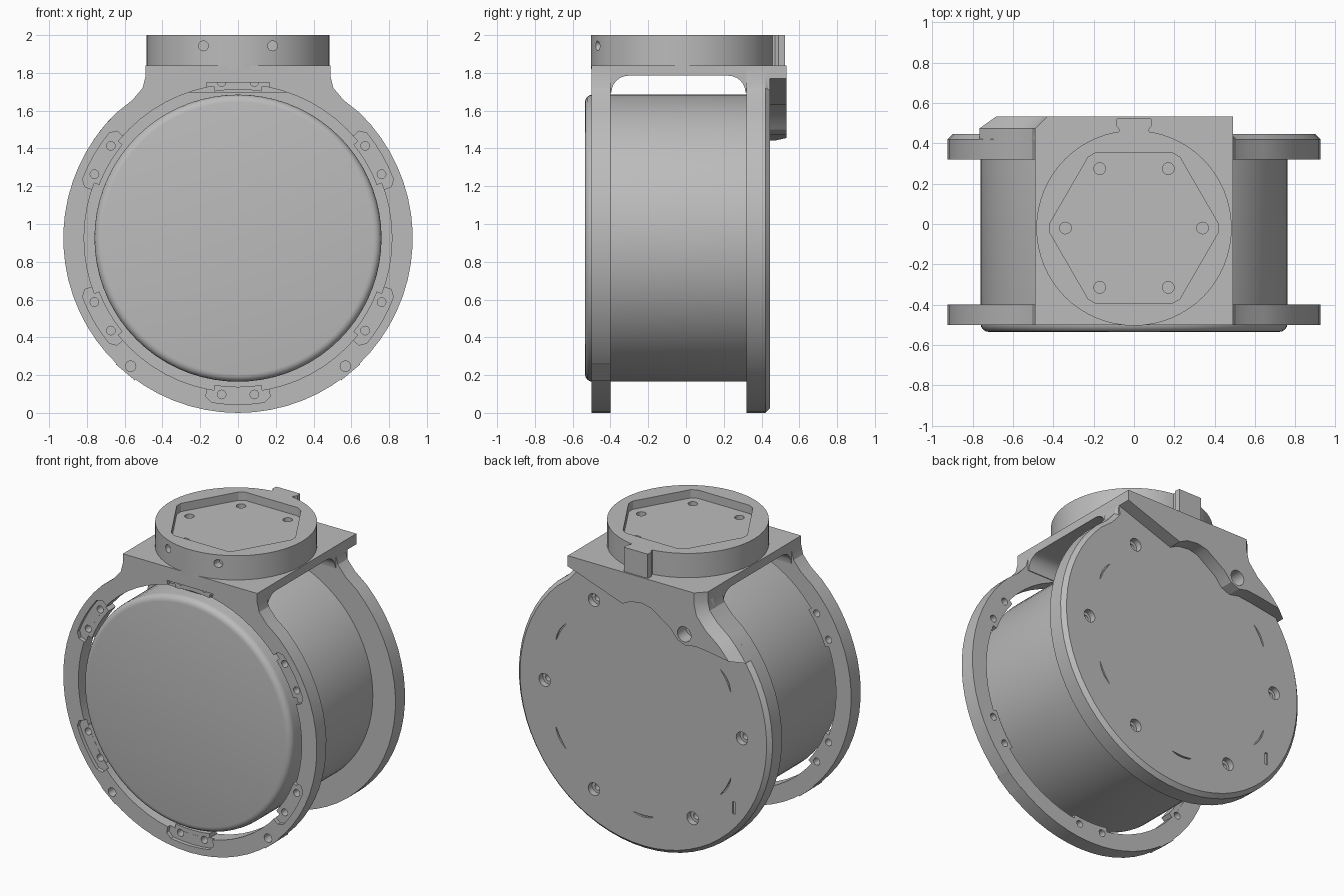
import bpy, bmesh, math
from mathutils import Vector

if "Cube" in bpy.data.objects:
    bpy.data.objects.remove(bpy.data.objects["Cube"], do_unlink=True)

grey = bpy.data.materials.new("machined grey")
grey.use_nodes = True
COL = (0.5, 0.5, 0.5, 1)
grey.diffuse_color = COL
grey.node_tree.nodes["Principled BSDF"].inputs["Base Color"].default_value = COL

CZ, R = 0.925, 0.925          # disc centre height and outer radius
FRONT, BACK = -0.50, 0.445    # faces of the two side plates
SIX = range(0, 360, 60)


def polar(r, deg, cx=0, cy=0):
    a = math.radians(deg)
    return cx + r * math.cos(a), cy + r * math.sin(a)


def circle(r, cx=0, cy=0, n=64):
    return [polar(r, 360 * i / n, cx, cy) for i in range(n)]


def sector(r0, r1, mid, half):
    """Ring segment with softened outer corners, around the disc centre."""
    inner = [polar(r0, mid + half * t, 0, CZ) for t in (1, 0.5, 0, -0.5, -1)]
    rim = r1 - 0.025
    outer = [polar(rim, mid - half, 0, CZ)]
    outer += [polar(r1, mid + half * t, 0, CZ) for t in (-0.8, -0.4, 0, 0.4, 0.8)]
    outer += [polar(rim, mid + half, 0, CZ)]
    return inner + outer


def prism(name, pts, axis, a, b, bevel=0, seg=1, pick=None):
    """Extrude a profile along an axis from a to b; bevel picked edges of cap b."""
    def place(u, v, w):
        return {"X": (w, u, v), "Y": (u, w, v), "Z": (u, v, w)}[axis]
    bm = bmesh.new()
    face = bm.faces.new([bm.verts.new(place(u, v, a)) for u, v in pts])
    out = bmesh.ops.extrude_face_region(bm, geom=[face])
    shift = Vector(place(0, 0, b - a))
    cap = [v for v in out["geom"] if isinstance(v, bmesh.types.BMVert)]
    bmesh.ops.translate(bm, verts=cap, vec=shift)
    bmesh.ops.recalc_face_normals(bm, faces=bm.faces[:])
    if bevel:
        top = set(cap)
        edges = [e for e in bm.edges if all(v in top for v in e.verts)
                 and (pick is None or pick(e))]
        bmesh.ops.bevel(bm, geom=edges, offset=bevel, segments=seg,
                        profile=0.5, affect="EDGES")
    me = bpy.data.meshes.new(name)
    bm.to_mesh(me)
    bm.free()
    me.materials.append(grey)
    ob = bpy.data.objects.new(name, me)
    bpy.context.collection.objects.link(ob)
    return ob


def cut(ob, cutter):
    bpy.context.view_layer.objects.active = ob
    mod = ob.modifiers.new("cut", "BOOLEAN")
    mod.operation, mod.solver, mod.object = "DIFFERENCE", "EXACT", cutter
    bpy.ops.object.modifier_apply(modifier=mod.name)
    bpy.data.objects.remove(cutter, do_unlink=True)


def drill(ob, r, x, v, axis, a, b):
    cut(ob, prism("drill", circle(r, x, v, 16), axis, a, b))


# Plate outline: disc blending into a straight neck
neck = [(0.56, 1.655), (0.505, 1.72), (0.49, 1.78), (0.49, 1.84)]
left_neck = [(-x, z) for x, z in reversed(neck)]
outline = left_neck + [polar(R, 134 + 272 * i / 50, 0, CZ) for i in range(51)] + neck

# Motor drum with a rounded front rim
prism("drum", circle(0.76, 0, CZ, 72), "Y", 0.34, -0.535, 0.04, 4)

# Open front ring with recessed screw pads
ring = prism("front_ring", outline, "Y", FRONT, -0.40)
cut(ring, prism("bore", circle(0.815, 0, CZ), "Y", -0.6, -0.3))
for side in (-1, 1):
    mid = -90 + side * 40
    lug = prism("ring_lug", [polar(r, mid + d, 0, CZ) for r, d in
                ((0.88, -4), (0.93, -4), (0.93, 4), (0.88, 4))], "Y", FRONT, -0.40)
    x, z = polar(0.885, mid, 0, CZ)
    for ob in (ring, lug):
        drill(ob, 0.028, x, z, "Y", -0.6, -0.43)
for mid in range(30, 390, 60):
    cut(ring, prism("pocket", sector(0.79, 0.88, mid, 11.5), "Y", -0.6, -0.475))
    tab = prism("screw_tab", sector(0.787, 0.84, mid, 9), "Y", -0.474, -0.402)
    for d in (-6, 6):
        x, z = polar(0.832, mid + d, 0, CZ)
        for ob in (ring, tab):
            drill(ob, 0.023, x, z, "Y", -0.6, -0.3)

# Back plate with a chamfered rim, screw holes and shallow marks
plate = prism("back_plate", outline, "Y", 0.32, BACK, 0.025,
              pick=lambda e: all(v.co.z < 1.8 for v in e.verts))
for a in SIX:
    x, z = polar(0.72, a, 0, CZ)
    if a != 120:
        drill(plate, 0.042, x, z, "Y", 0.405, 0.6)
        drill(plate, 0.022, x, z, "Y", 0.36, 0.6)
    if a != 60:
        mx, mz = polar(0.52, a + 30, 0, CZ)
        arc = [polar(0.19, a + 30 + d, mx, mz) for d in range(-24, 25, 6)]
        arc += [polar(0.178 + 0.004 * abs(d) / 12, a + 30 + d, mx, mz)
                for d in (18, 6, -6, -18)]
        cut(plate, prism("mark", arc, "Y", BACK - 0.012, 0.5))
slot = [(-0.67, 0.41), (-0.65, 0.41), (-0.65, 0.49), (-0.67, 0.49)]
cut(plate, prism("slot", slot, "Y", BACK - 0.012, 0.5))

# Raised rear block, chamfered along its outer edge
under = [(-0.53, 1.48), (-0.44, 1.49), (-0.37, 1.475), (-0.31, 1.50), (-0.26, 1.56),
         (-0.12, 1.655), (-0.05, 1.67), (0.03, 1.66), (0.09, 1.63), (0.49, 1.77)]
flank = left_neck + [polar(R, d, 0, CZ) for d in (134, 138, 142, 146)]
block = prism("rear_block", flank + under + [(0.49, 1.84)], "Y", 0.40, 0.533, 0.06,
              pick=lambda e: all(v.co.x < -0.48 and (v.co.xz - Vector((0, CZ))).length
                                 > 0.9 for v in e.verts))
x, z = polar(0.72, 120, 0, CZ)
drill(block, 0.05, x, z, "Y", 0.43, 0.6)

# Bridge joining the plates, with a rounded arch beneath
arch = [polar(0.09, d, 0.225, 1.695) for d in range(0, 91, 15)]
arch += [polar(0.09, d, -0.305, 1.695) for d in range(90, 181, 15)]
prism("bridge", [(0.44, 1.695)] + arch + [(-0.45, 1.695), (-0.45, 1.75), (FRONT, 1.75),
      (FRONT, 1.84), (0.44, 1.84)], "X", -0.49, 0.49)

# Round top collar with hexagonal recess, bolt holes and locating key
CY = -0.02
collar = prism("top_collar", circle(0.484, 0, CY), "Z", 1.82, 2.0)
hexagon = [polar(0.418, a + d, 0, CY) for a in SIX for d in (-3, 0, 3)]
cut(collar, prism("recess", hexagon, "Z", 1.945, 2.1))
for a in SIX:
    x, y = polar(0.34, a, 0, CY)
    drill(collar, 0.029, x, y, "Z", 1.88, 2.1)
for x in (-0.183, 0.183):
    drill(collar, 0.026, x, 1.943, "Y", -0.6, -0.42)
key = [(0.075, 0.40), (0.075, 0.47), (0.09, 0.49), (0.085, 0.523)]
prism("locating_key", key + [(-x, y) for x, y in reversed(key)], "Z", 1.82, 2.0)

# Smooth shading with sharp machined edges
bpy.ops.object.select_all(action="DESELECT")
for ob in bpy.context.collection.objects:
    if ob.type == "MESH" and ob.data.materials and ob.data.materials[0] == grey:
        ob.select_set(True)
        bpy.context.view_layer.objects.active = ob
bpy.ops.object.shade_smooth_by_angle(angle=math.radians(25))
